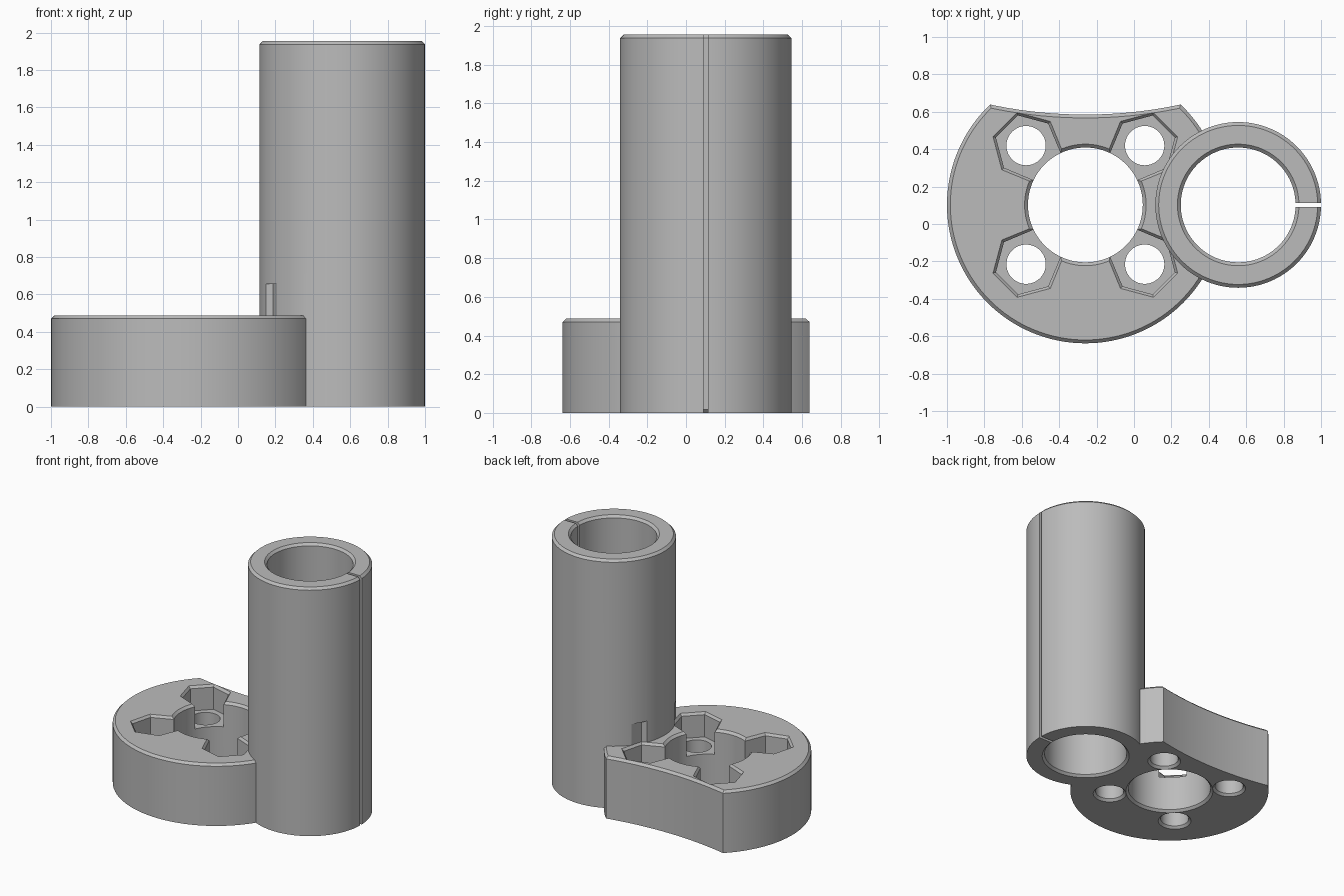
import bpy, bmesh
from math import cos, sin, pi, atan2, radians

cube = bpy.data.objects.get("Cube")
if cube:
    bpy.data.objects.remove(cube, do_unlink=True)

# Main dimensions
CY = 0.102                 # shared centre line of disc and tube
HUB_X, TUBE_X = -0.26, 0.557
BASE_R, BASE_H = 0.74, 0.488
TUBE_R, TUBE_H = 0.443, 1.955
BORE_R, C = 0.307, 0.018   # bore radius and chamfer size
BOLT = 0.317               # bolt hole offset from the hub
FLOOR = 0.295              # nut pocket floor
NOTCH_TOP = 0.655

grey = bpy.data.materials.new("plain grey")
grey.use_nodes = True
colour = (0.5, 0.5, 0.5, 1)
grey.diffuse_color = colour
grey.node_tree.nodes["Principled BSDF"].inputs["Base Color"].default_value = colour


def loft(name, rings):
    """Closed solid through a stack of rings of (x, y, z) points."""
    bm = bmesh.new()
    loops = [[bm.verts.new(p) for p in ring] for ring in rings]
    n = len(loops[0])
    for low, high in zip(loops, loops[1:]):
        for i in range(n):
            j = (i + 1) % n
            bm.faces.new((low[i], low[j], high[j], high[i]))
    bm.faces.new(loops[0][::-1])
    bm.faces.new(loops[-1])
    bmesh.ops.recalc_face_normals(bm, faces=bm.faces)
    mesh = bpy.data.meshes.new(name)
    bm.to_mesh(mesh)
    bm.free()
    ob = bpy.data.objects.new(name, mesh)
    bpy.context.collection.objects.link(ob)
    mesh.materials.append(grey)
    return ob


def turned(name, x, y, profile, sides=96):
    """Round solid from (radius, height) pairs."""
    return loft(name, [[(x + r * cos(2 * pi * i / sides), y + r * sin(2 * pi * i / sides), z)
                        for i in range(sides)] for r, z in profile])


def hole_cutter(name, x, y, r, top, chamfer_top=True):
    """Through hole with chamfered ends."""
    profile = [(r + C, -0.1), (r + C, 0), (r, C)]
    if chamfer_top:
        profile += [(r, top - C), (r + C, top), (r + C, top + 0.1)]
    else:
        profile += [(r, top)]
    return turned(name, x, y, profile)


def combine(target, tool, operation):
    mod = target.modifiers.new("join", "BOOLEAN")
    mod.operation, mod.solver, mod.object = operation, "EXACT", tool
    bpy.context.view_layer.update()
    graph = bpy.context.evaluated_depsgraph_get()
    mesh = bpy.data.meshes.new_from_object(target.evaluated_get(graph))
    target.modifiers.clear()
    target.data = mesh
    bpy.data.objects.remove(tool, do_unlink=True)


def pocket_cutter(sx, sy):
    """Hexagonal nut pocket opening towards the hub."""
    cx, cy = HUB_X + sx * BOLT, CY + sy * BOLT
    inward = atan2(-sy, -sx)
    rings = []
    for r, z in ((0.167, FLOOR), (0.167, BASE_H - C), (0.183, BASE_H), (0.183, NOTCH_TOP)):
        ring = []
        for k in range(6):
            a = inward + radians(30 + 60 * k)
            push = 0.06 if k in (0, 5) else 0
            ring.append((cx + r * cos(a) + push * cos(inward),
                         cy + r * sin(a) + push * sin(inward), z))
        rings.append(ring)
    return loft("pocket_cutter", rings)


# Disc base with a chamfered rim and a hollowed back edge
body = turned("tube_holder", HUB_X, CY,
              [(BASE_R, 0), (BASE_R, BASE_H - C), (BASE_R - C, BASE_H)], 128)
scoop_r = 2.44
scoop = turned("scoop_cutter", HUB_X, 0.585 + scoop_r,
               [(scoop_r, -0.1), (scoop_r, BASE_H - C), (scoop_r + C, BASE_H),
                (scoop_r + C, BASE_H + 0.1)], 256)
combine(body, scoop, "DIFFERENCE")

# Upright tube
tube = turned("tube", TUBE_X, CY,
              [(TUBE_R, 0), (TUBE_R, TUBE_H - C), (TUBE_R - C, TUBE_H)])
combine(body, tube, "UNION")

# Nut pockets and bolt holes, which also nick the tube wall
for sx in (-1, 1):
    for sy in (-1, 1):
        combine(body, pocket_cutter(sx, sy), "DIFFERENCE")
        bolt = hole_cutter("bolt_cutter", HUB_X + sx * BOLT, CY + sy * BOLT,
                           0.105, FLOOR + 0.05, False)
        combine(body, bolt, "DIFFERENCE")

# Hub opening and tube bore
combine(body, hole_cutter("hub_cutter", HUB_X, CY, BORE_R, BASE_H), "DIFFERENCE")
combine(body, hole_cutter("bore_cutter", TUBE_X, CY, BORE_R, TUBE_H), "DIFFERENCE")

# Narrow slit down the outer side of the tube
slit = loft("slit_cutter", [[(x, CY + y, z) for x, y in
                             ((0.75, -0.011), (1.1, -0.011), (1.1, 0.011), (0.75, 0.011))]
                            for z in (-0.2, TUBE_H + 0.2)])
combine(body, slit, "DIFFERENCE")

# Smooth round walls, crisp chamfers
bpy.ops.object.select_all(action="DESELECT")
body.select_set(True)
bpy.context.view_layer.objects.active = body
bpy.ops.object.shade_smooth_by_angle(angle=radians(20))
